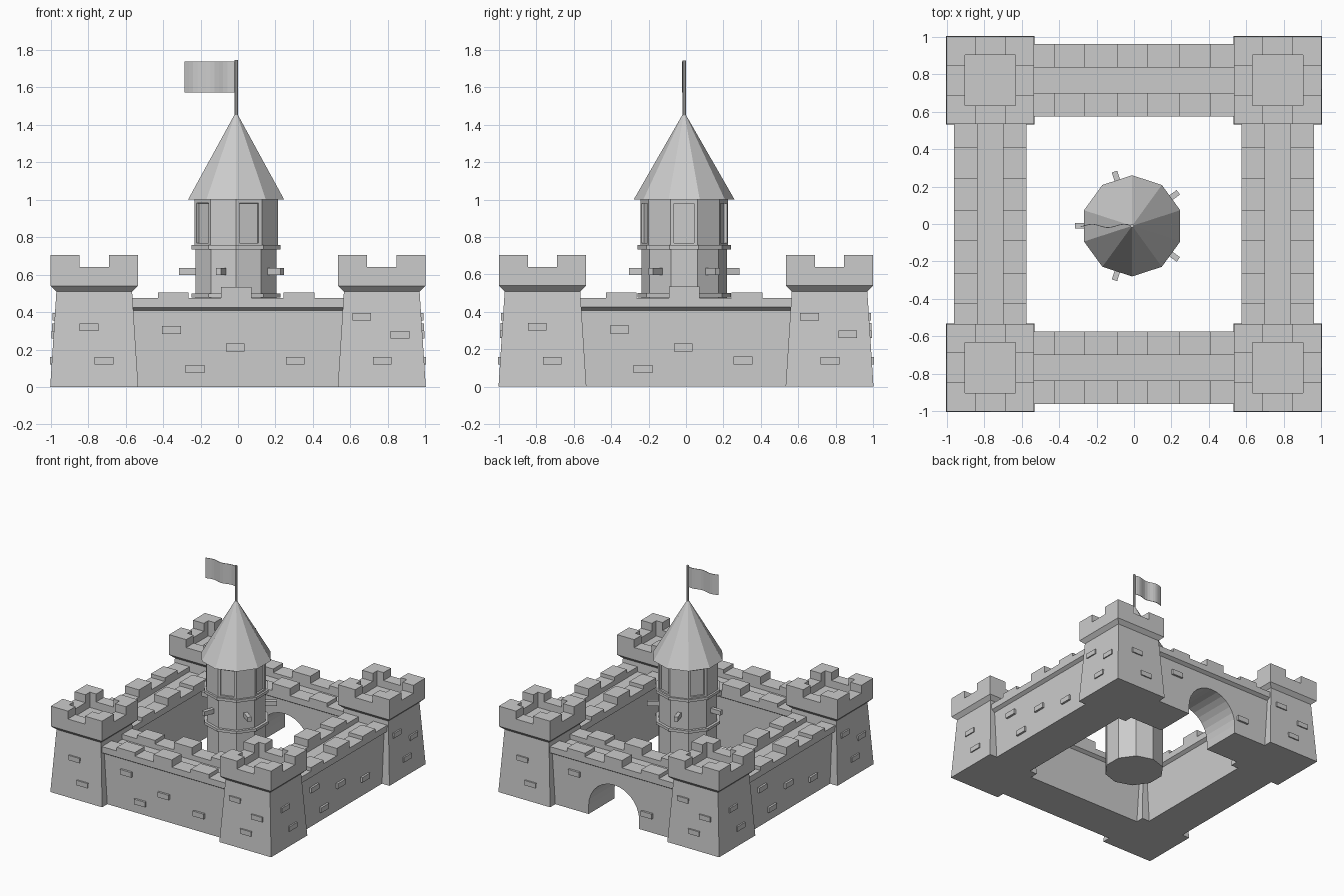
import bpy, bmesh
from math import sin, cos, pi, radians, atan2, degrees
from mathutils import Matrix, Vector

if "Cube" in bpy.data.objects:
    bpy.data.objects.remove(bpy.data.objects["Cube"])


def finish(name, bm, M=Matrix()):
    bmesh.ops.recalc_face_normals(bm, faces=bm.faces)
    me = bpy.data.meshes.new(name)
    bm.to_mesh(me)
    bm.free()
    me.transform(M)
    ob = bpy.data.objects.new(name, me)
    bpy.context.collection.objects.link(ob)
    return ob


def loft_bm(rings, n, phase):
    """Stack of n-sided rings given as (radius, z), capped at both ends."""
    bm = bmesh.new()
    loops = [[bm.verts.new((r * cos(phase + 2 * pi * i / n), r * sin(phase + 2 * pi * i / n), z))
              for i in range(n)] for r, z in rings]
    for a, b in zip(loops, loops[1:]):
        for i in range(n):
            j = (i + 1) % n
            bm.faces.new((a[i], a[j], b[j], b[i]))
    bm.faces.new(loops[0])
    bm.faces.new(loops[-1])
    return bm


def prism(name, pts, M=Matrix()):
    """Extrude a 3D outline; pts is a pair of matching end loops."""
    bm = bmesh.new()
    a, b = [[bm.verts.new(p) for p in loop] for loop in pts]
    bm.faces.new(a)
    bm.faces.new(b)
    for i in range(len(a)):
        j = (i + 1) % len(a)
        bm.faces.new((a[i], a[j], b[j], b[i]))
    return finish(name, bm, M)


def box(name, lo, hi, M=Matrix()):
    lo, hi = Vector(lo), Vector(hi)
    bm = bmesh.new()
    S = Matrix.Translation((lo + hi) / 2) @ Matrix.Diagonal((*(hi - lo), 1))
    bmesh.ops.create_cube(bm, size=1, matrix=S)
    return finish(name, bm, M)


TC = 0.7675                      # corner tower centre
wall_profile = [(.935, 0), (.935, .408), (.962, .425), (.962, .475), (.835, .475), (.835, .435),
                (.70, .435), (.70, .475), (.573, .475), (.573, .425), (.60, .408), (.60, 0)]
wall_bricks = [(-.355, .305), (-.015, .21), (.305, .14), (-.23, .095)]
tower_bricks = [(-.795, .32), (-.715, .14), (.66, .375), (.865, .28), (.77, .14)]
o, g, t = .2325, .0775, .135     # tower top half width, crenel half gap, parapet inside
merlon_outline = [(o, o), (g, o), (g, t), (t, t), (t, g), (o, g)]

# Four sides: each has a wall, its left corner tower, merlons and raised stones
for k, side in enumerate(("front", "right", "back", "left")):
    R = Matrix.Rotation(k * pi / 2, 4, 'Z')
    wall = prism(side + "_wall", [[(x, -d, z) for d, z in wall_profile] for x in (-.64, .64)], R)

    # Gate arch through the back wall
    if side == "back":
        arch = [(-.23, -.1)] + [(-.23 * cos(pi * i / 14), .07 + .23 * sin(pi * i / 14))
                                for i in range(15)] + [(.23, -.1)]
        cutter = prism("gate_cutter", [[(x, y, z) for x, z in arch] for y in (.4, 1.2)])
        cutter.hide_render = True
        cutter.display_type = 'WIRE'
        mod = wall.modifiers.new("gate", 'BOOLEAN')
        mod.operation = 'DIFFERENCE'
        mod.solver = 'EXACT'
        mod.object = cutter

    # Wall merlons, outer and inner row, middle pair taller
    shift = -.01 if k < 2 else .01
    for i in (-1, 0, 1):
        x = i * .336 + shift
        top = .505 if i else .535
        for d0, d1 in ((.835, .962), (.573, .70)):
            box(side + "_wall_merlon", (x - .082, -d1, .465), (x + .082, -d0, top), R)

    # Corner tower with flared, hollow top
    q = 2 ** .5
    T = R @ Matrix.Translation((-TC, -TC, 0))
    rings = [(.235, 0), (.202, .51), (o, .54), (o, .64), (t, .64), (t, .58)]
    finish(side + "_corner_tower", loft_bm([(r * q, z) for r, z in rings], 4, pi / 4), T)
    for c in range(4):
        prism(side + "_tower_merlon", [[(x, y, z) for x, y in merlon_outline] for z in (.635, .705)],
              T @ Matrix.Rotation(c * pi / 2, 4, 'Z'))

    # Raised stones
    for x, z in wall_bricks:
        if side == "back" and abs(x) < .25:
            continue
        box(side + "_wall_stone", (x - .05, -.952, z - .021), (x + .05, -.92, z + .021), R)
    for x, z in tower_bricks:
        y = -(TC + .235 - .033 * z / .51)
        box(side + "_tower_stone", (x - .05, y - .011, z - .02), (x + .05, y + .03, z + .02), R)

# Central ten-sided keep
K = Matrix.Translation((-.01, -.01, 0))
PH = pi / 2
finish("keep_body", loft_bm([(.228, 0), (.228, .745)], 10, PH), K)
for z in (.478, .735):
    finish("keep_band", loft_bm([(.25, z), (.25, z + .022)], 10, PH), K)

# Upper storey with windows set into every second face
bm = loft_bm([(.234, .75), (.234, 1.0)], 10, PH)
bmesh.ops.recalc_face_normals(bm, faces=bm.faces)
faces = []
for f in bm.faces:
    a = degrees(atan2(f.normal.y, f.normal.x)) / 72
    if abs(f.normal.z) < .5 and abs(a - round(a)) < .1:
        faces.append(f)
bmesh.ops.inset_individual(bm, faces=faces, thickness=.027, depth=0)
bmesh.ops.inset_individual(bm, faces=faces, thickness=.0005, depth=-.015)
finish("keep_upper_storey", bm, K)

# Beams poking out between the windows
for i in range(5):
    box("keep_beam", (.19, -.015, .598), (.305, .015, .635),
        K @ Matrix.Rotation(radians(36 + 72 * i), 4, 'Z'))

# Roof, pole and flag
finish("keep_roof", loft_bm([(.27, 1.0), (.001, 1.468)], 10, PH), K)
finish("flag_pole", loft_bm([(.01, 1.42), (.01, 1.745)], 8, 0), K)
path = [(-.275 * i / 12, .009 * sin(i / 12 * 3.2 * pi)) for i in range(13)]
outline = [(x, y - .002) for x, y in path] + [(x, y + .002) for x, y in reversed(path)]
prism("flag", [[(x, y, z) for x, y in outline] for z in (1.572, 1.738)], K)
